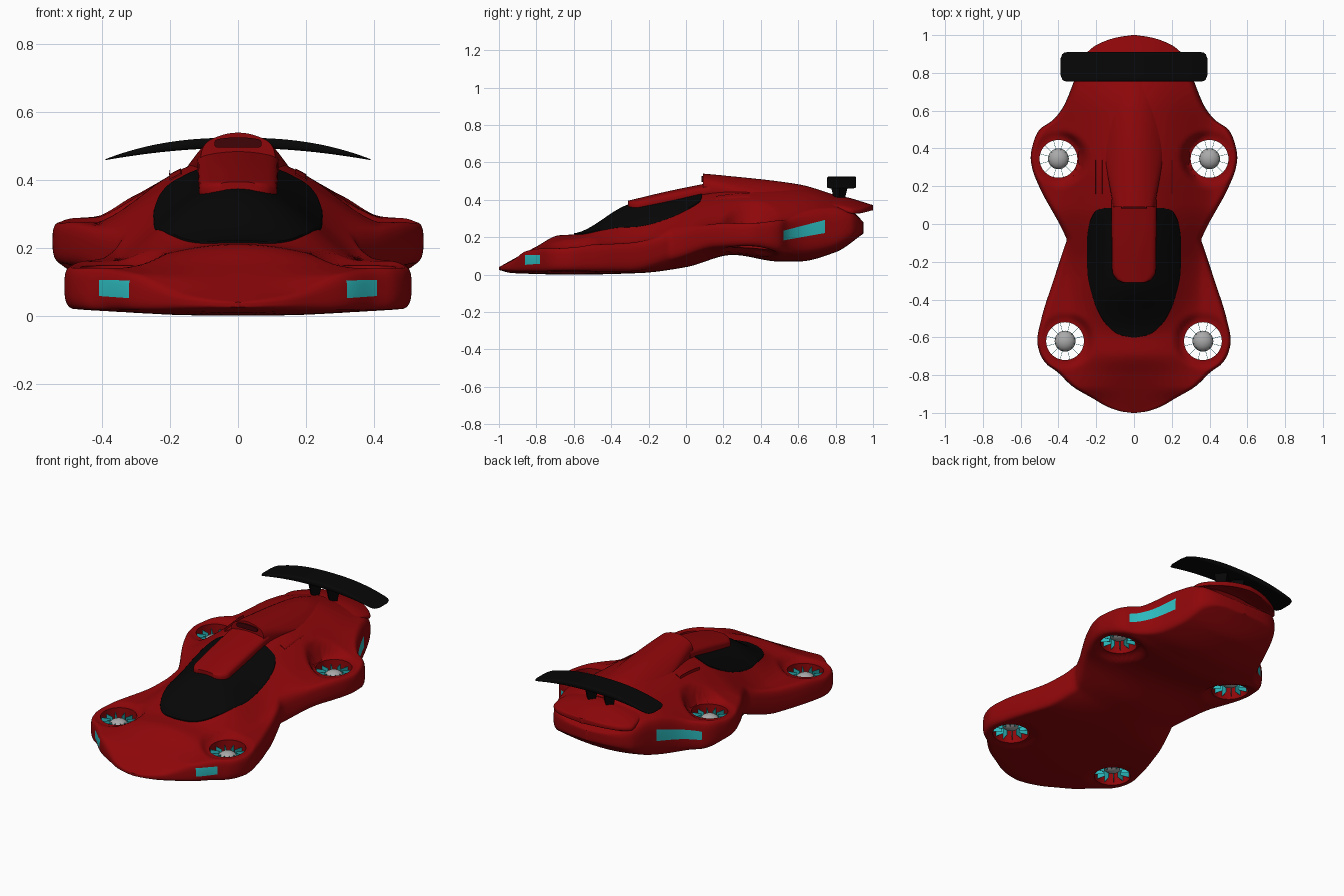
import bpy, bmesh, math
from mathutils import Matrix, Vector

if "Cube" in bpy.data.objects:
    bpy.data.objects.remove(bpy.data.objects["Cube"])


def material(name, color):
    m = bpy.data.materials.new(name)
    m.use_nodes = True
    rgba = (*color, 1)
    m.diffuse_color = rgba
    m.node_tree.nodes["Principled BSDF"].inputs["Base Color"].default_value = rgba
    return m


RED = material("body red", (0.27, 0.002, 0.003))
DARK = material("intake dark red", (0.05, 0.001, 0.002))
BLACK = material("gloss black", (0.002, 0.002, 0.002))
TEAL = material("light teal", (0.025, 0.48, 0.5))
GREY = material("hub grey", (0.4, 0.4, 0.4))


def curve(*pts):
    """Smooth monotone curve through (position, value) points."""
    slopes = [(b[1] - a[1]) / (b[0] - a[0]) for a, b in zip(pts, pts[1:])]
    tang = [slopes[0]]
    for a, b in zip(slopes, slopes[1:]):
        tang.append(2 * a * b / (a + b) if a * b > 0 else 0)
    tang.append(slopes[-1])

    def value(y):
        y = min(max(y, pts[0][0]), pts[-1][0])
        i = 0
        while i < len(slopes) - 1 and y > pts[i + 1][0]:
            i += 1
        h = pts[i + 1][0] - pts[i][0]
        t = (y - pts[i][0]) / h
        a, b = pts[i][1], pts[i + 1][1]
        s = t * t * (3 - 2 * t)
        return a + (b - a) * s + h * t * (1 - t) * (tang[i] * (1 - t) - tang[i + 1] * t)
    return value


def finish(name, bm, mat, smooth=True):
    bmesh.ops.recalc_face_normals(bm, faces=bm.faces)
    me = bpy.data.meshes.new(name)
    bm.to_mesh(me)
    bm.free()
    ob = bpy.data.objects.new(name, me)
    bpy.context.collection.objects.link(ob)
    me.materials.append(mat)
    if smooth:
        smooth_shade(ob)
    return ob


def smooth_shade(ob):
    bpy.ops.object.select_all(action="DESELECT")
    ob.select_set(True)
    bpy.context.view_layer.objects.active = ob
    bpy.ops.object.shade_smooth_by_angle(angle=math.radians(40))


def shell(name, y0, y1, width, top, bot, mat, r=0.04, n=40, m=12):
    """Closed loft between a top and a bottom surface with rounded edges."""
    bm = bmesh.new()
    rings = []
    for i in range(n + 1):
        t = i / n
        y = y0 + (y1 - y0) * (0.5 * t + 0.25 * (1 - math.cos(math.pi * t)))
        w = width(y)
        mid = (top(w, y) + bot(w, y)) / 2
        ring = []
        for k in range(4 * m):
            x = w * math.cos(math.pi / 2 * k / m)
            d = min((w - abs(x)) / min(r, w), 1)
            f = (1 - (1 - d) ** 3) ** (1 / 3)
            surf = top if k < 2 * m else bot
            ring.append(bm.verts.new((x, y, mid + (surf(x, y) - mid) * f)))
        rings.append(ring)
    for a, b in zip(rings, rings[1:]):
        for k in range(4 * m):
            j = (k + 1) % (4 * m)
            bm.faces.new((a[k], a[j], b[j], b[k]))
    bm.faces.new(rings[0])
    bm.faces.new(rings[-1])
    return finish(name, bm, mat)


# Body profiles: plan outline, edge and centre heights above and below
outline = curve((-1, .01), (-.996, .05), (-.983, .1), (-.963, .15), (-.925, .215), (-.86, .325),
                (-.78, .41), (-.74, .465), (-.68, .5), (-.62, .512), (-.5, .49), (-.3, .427),
                (-.12, .368), (-.085, .357), (-.05, .37), (.2, .503), (.3, .54), (.35, .547),
                (.44, .53), (.5, .5), (.55, .43), (.62, .375), (.75, .32), (.88, .27),
                (.92, .22), (.945, .12), (.95, .01))
edge_top = curve((-1, .035), (-.95, .05), (-.86, .125), (-.62, .155), (-.3, .17),
                 (-.08, .22), (.1, .265), (.34, .285), (.5, .289), (.75, .335), (.88, .32), (.95, .28))
edge_bot = curve((-1, .025), (-.9, .02), (-.3, .02), (-.05, .09), (.15, .15),
                 (.34, .155), (.6, .12), (.75, .14), (.95, .23))
mid_top = curve((-1, .04), (-.8, .15), (-.68, .21), (-.6, .215), (-.3, .372), (0, .43),
                (.1, .45), (.3, .475), (.6, .467), (.8, .42), (.87, .36), (.95, .28))
mid_bot = curve((-1, .025), (-.93, .008), (-.6, 0), (-.25, .008), (0, .04),
                (.25, .105), (.5, .07), (.6, .07), (.8, .12), (.95, .22))
spread = curve((-.7, .36), (-.2, .36), (.1, .42), (.5, .42), (.75, .36))
FANS = [(s * x, y, z) for x, y, z in ((.365, -.62, .085), (.4, .345, .215)) for s in (-1, 1)]


def near_fan(x, y):
    d = min(math.hypot(x - fx, y - fy) for fx, fy, _ in FANS)
    t = min(max((d - .11) / .045, 0), 1)
    return 1 - t * t * (3 - 2 * t)


def hull_top(x, y):
    bulge = max(1 - (x / spread(y)) ** 2, 0) ** 1.5
    rise = (mid_top(y) - edge_top(y)) * bulge
    k = near_fan(x, y)
    return edge_top(y) + rise * (1 - k) - .012 * k


def hull_bot(x, y):
    bulge = max(1 - (x / outline(y)) ** 2, 0) * (1 - .7 * near_fan(x, y))
    return edge_bot(y) + (mid_bot(y) - edge_bot(y)) * bulge


# Main body with four open fan ducts
body = shell("body", -1, .95, outline, hull_top, hull_bot, RED, n=150, m=36)
bm = bmesh.new()
for x, y, z in FANS:
    bmesh.ops.create_cone(bm, cap_ends=True, segments=48, radius1=.1, radius2=.1, depth=1,
                          matrix=Matrix.Translation((x, y, z)))
cutter = finish("duct_cutter", bm, RED, False)
cutter.hide_render = True
cut = body.modifiers.new("ducts", "BOOLEAN")
cut.object = cutter
cut.solver = "EXACT"
bpy.context.view_layer.objects.active = body
bpy.ops.object.modifier_apply(modifier=cut.name)
bpy.data.objects.remove(cutter)


def cut_light(bm, side, y0, y1, low, high):
    """Cut a slanted window into the body side and colour its faces."""
    def slanted(z0, z1, sign):
        return Vector((0, y0, z0)), sign * Vector((0, z0 - z1, y1 - y0))
    planes = [(Vector((0, y0, 0)), Vector((0, 1, 0))), (Vector((0, y1, 0)), Vector((0, -1, 0))),
              slanted(*low, 1), slanted(*high, -1)]

    def wall():
        return [f for f in bm.faces if side * f.calc_center_median().x > .28
                and y0 - .04 < f.calc_center_median().y < y1 + .04 and abs(f.normal.z) < .8]
    for co, no in planes:
        faces = wall()
        geom = faces + list({e for f in faces for e in f.edges}) + list({v for f in faces for v in f.verts})
        bmesh.ops.bisect_plane(bm, geom=geom, plane_co=co, plane_no=no)
        bm.normal_update()
    for f in wall():
        if all((f.calc_center_median() - co).dot(no) > 0 for co, no in planes):
            f.material_index = 1


# Headlights and tail lights set into the body sides
body.data.materials.clear()
body.data.materials.append(RED)
body.data.materials.append(TEAL)
bm = bmesh.new()
bm.from_mesh(body.data)
for f in bm.faces:
    f.material_index = 0
for s in (-1, 1):
    cut_light(bm, s, -.862, -.78, (.052, .058), (.104, .106))
    cut_light(bm, s, .522, .742, (.183, .222), (.235, .292))
bm.to_mesh(body.data)
bm.free()
smooth_shade(body)

# Canopy glass, following the body surface
glass_width = curve((-.6, .01), (-.595, .05), (-.58, .09), (-.55, .13), (-.5, .17), (-.4, .215),
                    (-.25, .247), (-.1, .25), (0, .237), (.05, .217), (.075, .195), (.085, .15))
shell("canopy_glass", -.6, .085, glass_width, lambda x, y: hull_top(x, y) + .006,
      lambda x, y: hull_top(x, y) - .004, BLACK, r=.004)

# Roof panel and the engine cover behind it
roof_width = curve((-.31, .06), (-.295, .09), (-.25, .115), (.13, .12))
roof_top = curve((-.31, .395), (-.1, .445), (.13, .492))
shell("roof_panel", -.31, .13, roof_width, lambda x, y: roof_top(y) - 1.2 * x * x,
      lambda x, y: hull_top(x, y) - .01, RED, r=.03)
cover_width = curve((.09, .11), (.4, .16), (.75, .19))
cover_top = curve((.09, .54), (.2, .53), (.6, .483), (.8, .425))
shell("engine_cover", .09, .8, cover_width, lambda x, y: cover_top(y) - 3.2 * x * x,
      lambda x, y: hull_top(x, y) - .02, RED, r=.03)
shell("intake", .083, .1, lambda y: .07, lambda x, y: .526 - 1.5 * x * x,
      lambda x, y: .496, DARK, r=.015, n=2)

# Overhanging tail lip
lip_width = curve((.72, .24), (.88, .265), (.93, .225), (.97, .15), (.99, .08), (1, .01))
lip_top = curve((.72, .42), (.82, .418), (1, .372))
shell("tail_lip", .72, 1, lip_width, lambda x, y: lip_top(y) - .8 * x * x,
      lambda x, y: lip_top(y) - .8 * x * x - .03, RED, r=.03)

# Side vents on the shoulders
for s, side in ((1, "left"), (-1, "right")):
    vent = shell(side + "_vent", .16, .34, lambda y: .018,
                 lambda x, y, s=s: hull_top(x + s * .185, y) + .004,
                 lambda x, y, s=s: hull_top(x + s * .185, y) - .005, RED, r=.003, n=8, m=3)
    vent.location.x = s * .185

# Fans: domed hub with thin upright blades
for i, (x, y, z) in enumerate(FANS):
    bm = bmesh.new()
    bmesh.ops.create_uvsphere(bm, u_segments=32, v_segments=16, radius=.055,
                              matrix=Matrix.Diagonal((1, 1, .75, 1)))
    finish(f"fan_hub_{i}", bm, GREY).location = (x, y, z)
    bm = bmesh.new()
    for k in range(12):
        bmesh.ops.create_cube(bm, size=1, matrix=Matrix.Rotation(math.tau * (k + .5) / 12, 4, "Z")
                              @ Matrix.Translation((.075, 0, -.008))
                              @ Matrix.Diagonal((.052, .002, .085, 1)))
    finish(f"fan_blades_{i}", bm, TEAL, False).location = (x, y, z)

# Rear wing, lofted along its span and turned sideways, on two struts
wing_chord = curve((-.39, .04), (-.385, .06), (-.37, .075), (-.35, .078),
                   (.35, .078), (.37, .075), (.385, .06), (.39, .04))


def wing_top(x, y):
    return .525 - .063 * (abs(y) / .39) ** 2.4


wing = shell("rear_wing", -.39, .39, wing_chord, wing_top,
             lambda x, y: wing_top(x, y) - .003 - .028 * (1 - (abs(y) / .39) ** 3), BLACK, r=.015)
wing.rotation_euler.z = math.pi / 2
wing.location.y = .832
for s, side in ((1, "left"), (-1, "right")):
    bm = bmesh.new()
    bmesh.ops.create_cone(bm, cap_ends=True, segments=4, radius1=.03, radius2=.055, depth=.1)
    finish(side + "_wing_strut", bm, BLACK, False).location = (s * .06, .82, .46)
